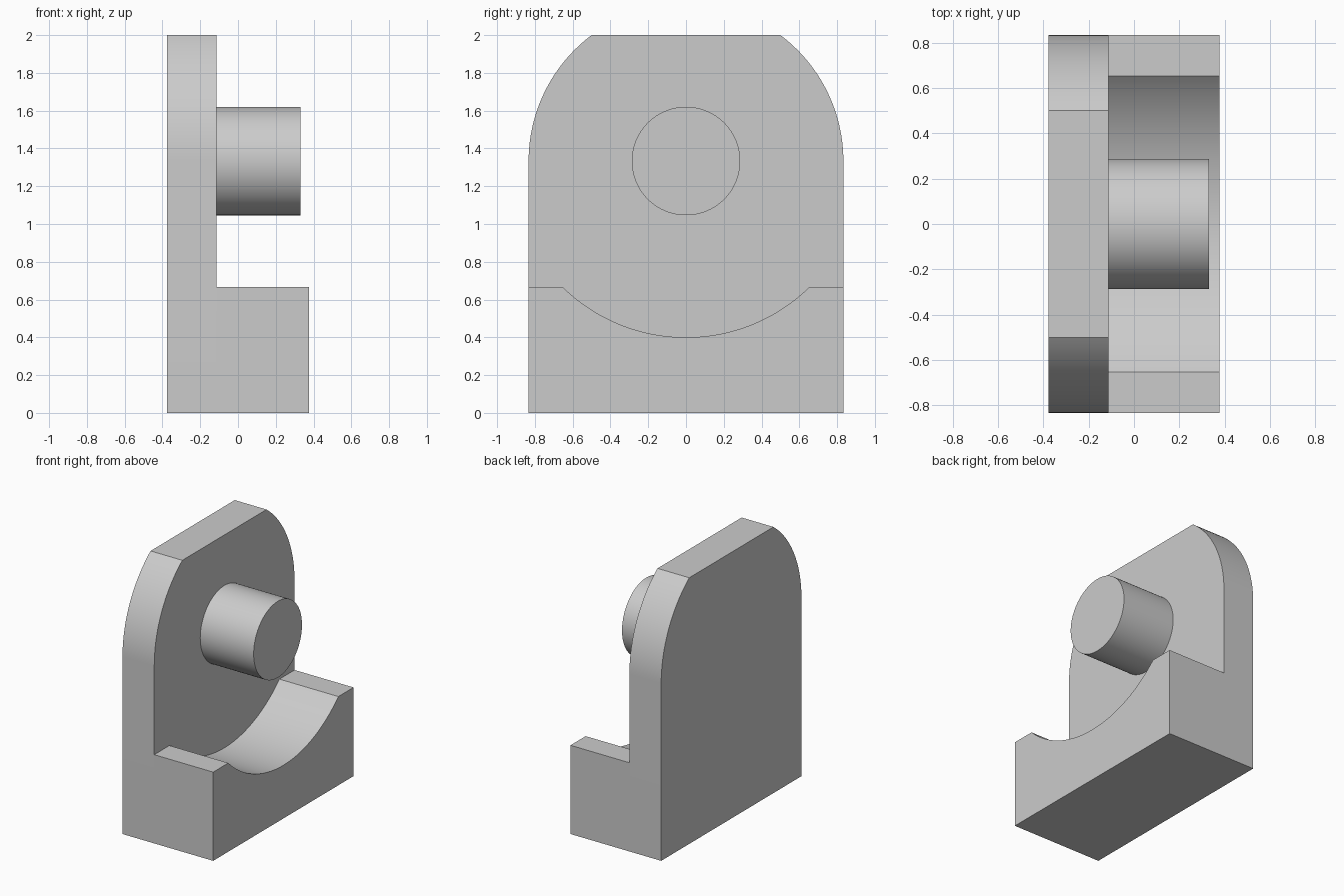
import bpy
import bmesh
from math import sin, cos, asin, acos, pi, radians

cube = bpy.data.objects.get("Cube")
if cube:
    bpy.data.objects.remove(cube, do_unlink=True)

BACK, INNER, FRONT, PIN_END = -0.377, -0.113, 0.377, 0.331
HALF, TOP, SHELF, AXIS = 0.8333, 2.0, 0.6667, 1.3333
CRADLE_R, PIN_R = 0.9333, 0.287

grey = bpy.data.materials.new("plain grey")
grey.use_nodes = True
grey.diffuse_color = (0.6, 0.6, 0.6, 1)
grey.node_tree.nodes["Principled BSDF"].inputs["Base Color"].default_value = (0.6, 0.6, 0.6, 1)


def arc(radius, start, end, steps):
    """Points (y, z) on a circle around the pin axis."""
    angles = [start + (end - start) * i / steps for i in range(steps + 1)]
    return [(radius * cos(a), AXIS + radius * sin(a)) for a in angles]


def prism(name, outline, x0, x1):
    """Extrude a (y, z) outline along x."""
    bm = bmesh.new()
    face = bm.faces.new([bm.verts.new((x0, y, z)) for y, z in outline])
    ext = bmesh.ops.extrude_face_region(bm, geom=[face])
    moved = [v for v in ext["geom"] if isinstance(v, bmesh.types.BMVert)]
    bmesh.ops.translate(bm, verts=moved, vec=(x1 - x0, 0, 0))
    bmesh.ops.recalc_face_normals(bm, faces=bm.faces)
    mesh = bpy.data.meshes.new(name)
    bm.to_mesh(mesh)
    bm.free()
    mesh.materials.append(grey)
    obj = bpy.data.objects.new(name, mesh)
    bpy.context.collection.objects.link(obj)
    return obj


def select(obj):
    bpy.ops.object.select_all(action="DESELECT")
    obj.select_set(True)
    bpy.context.view_layer.objects.active = obj


# Upright plate with rounded shoulders and a flat top
shoulder = asin((TOP - AXIS) / HALF)
plate = ([(-HALF, 0), (HALF, 0)] + arc(HALF, 0, shoulder, 24)
         + arc(HALF, pi - shoulder, pi, 24))
bracket = prism("bracket_body", plate, BACK, INNER)

# Base block with a cradle concentric with the pin
dip = acos((AXIS - SHELF) / CRADLE_R)
base = ([(-HALF, 0), (HALF, 0), (HALF, SHELF)]
        + arc(CRADLE_R, -pi / 2 + dip, -pi / 2 - dip, 48) + [(-HALF, SHELF)])
block = prism("cradle_base", base, INNER, FRONT)

# Join plate and base into one seamless body
union = bracket.modifiers.new("join base", "BOOLEAN")
union.operation = "UNION"
union.solver = "EXACT"
union.object = block
select(bracket)
bpy.ops.object.modifier_apply(modifier=union.name)
bpy.data.objects.remove(block, do_unlink=True)
bm = bmesh.new()
bm.from_mesh(bracket.data)
bmesh.ops.remove_doubles(bm, verts=bm.verts, dist=0.0001)
bmesh.ops.dissolve_limit(bm, angle_limit=radians(0.2), verts=bm.verts, edges=bm.edges)
bm.to_mesh(bracket.data)
bm.free()

# Round pin standing out from the plate
pin = prism("pin", arc(PIN_R, 0, 2 * pi, 96)[:-1], INNER, PIN_END)

for obj in (bracket, pin):
    select(obj)
    bpy.ops.object.shade_smooth_by_angle(angle=radians(25))
